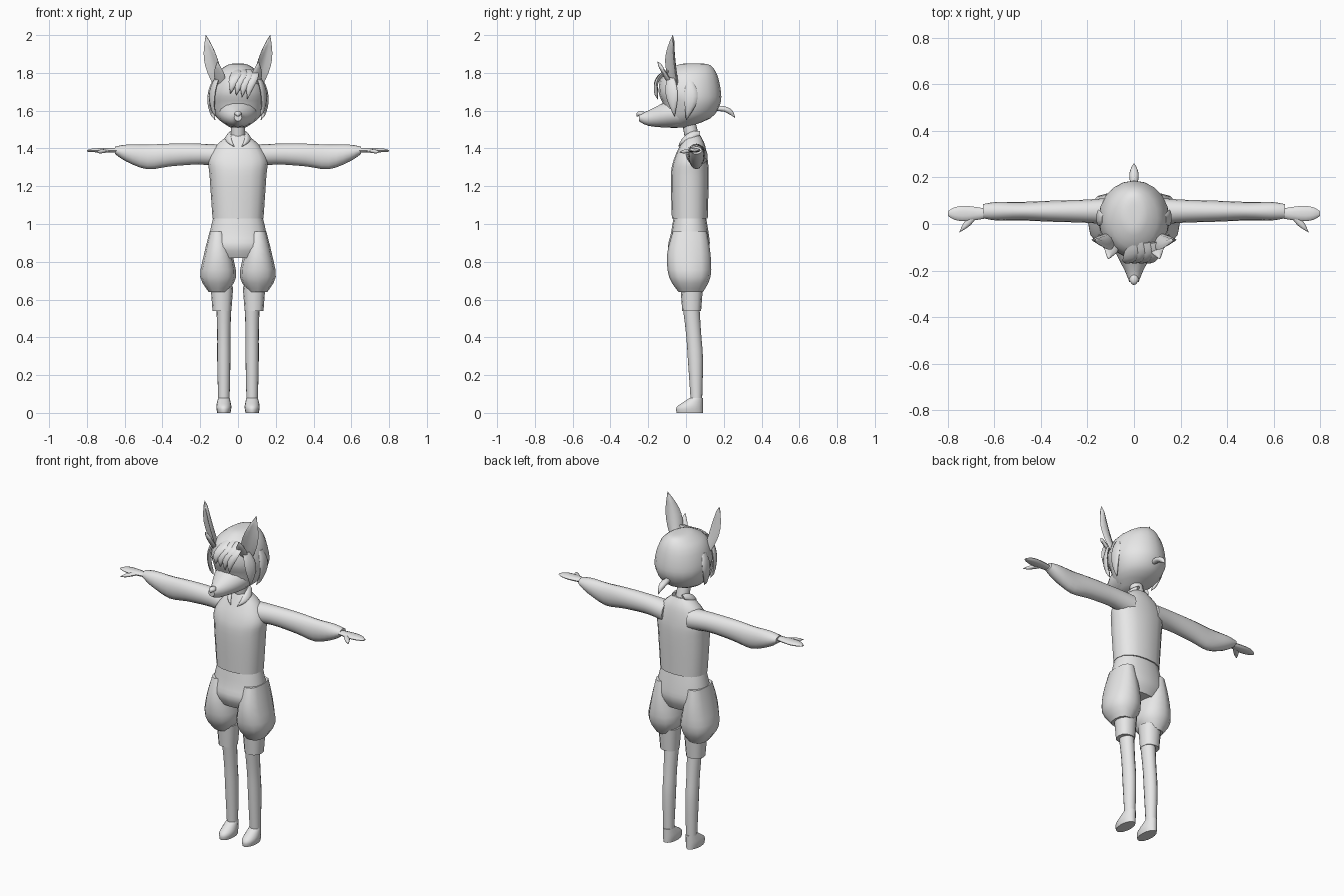
import bpy, bmesh, math
from mathutils import Vector

if "Cube" in bpy.data.objects:
    bpy.data.objects.remove(bpy.data.objects["Cube"], do_unlink=True)

grey = bpy.data.materials.new("Plain grey")
grey.use_nodes = True
tone = (0.8, 0.8, 0.8, 1)
grey.diffuse_color = tone
grey.node_tree.nodes["Principled BSDF"].inputs["Base Color"].default_value = tone


def spline(rows, steps):
    """Catmull-Rom interpolation through rows of numbers."""
    out = []
    last = len(rows) - 1
    for i in range(last):
        span = zip(rows[max(i - 1, 0)], rows[i], rows[i + 1], rows[min(i + 2, last)])
        span = list(span)
        for k in range(steps):
            t = k / steps
            out.append([b + t * ((c - a) + t * (2 * a - 5 * b + 4 * c - d
                        + t * (3 * b - a - 3 * c + d))) / 2 for a, b, c, d in span])
    return out + [rows[-1]]


def unit_circle(sides, power):
    """Points round a circle; a power under one squares it off."""
    for i in range(sides):
        angle = math.tau * i / sides
        yield [math.copysign(abs(q) ** power, q) for q in (math.cos(angle), math.sin(angle))]


def skin(name, rings, mirror):
    """Bridge closed rings of points into a capped, smooth shaded part."""
    bm = bmesh.new()
    loops = [[bm.verts.new(point) for point in ring] for ring in rings]
    for lower, upper in zip(loops, loops[1:]):
        for i in range(len(lower)):
            bm.faces.new((lower[i - 1], lower[i], upper[i], upper[i - 1]))
    bm.faces.new(loops[0])
    bm.faces.new(loops[-1])
    bmesh.ops.recalc_face_normals(bm, faces=bm.faces)
    mesh = bpy.data.meshes.new(name)
    bm.to_mesh(mesh)
    bm.free()
    mesh.materials.append(grey)
    part = bpy.data.objects.new(name, mesh)
    bpy.context.collection.objects.link(part)
    if mirror:
        part.modifiers.new("Mirror", "MIRROR").use_mirror_merge = False
    bpy.ops.object.select_all(action="DESELECT")
    bpy.context.view_layer.objects.active = part
    part.select_set(True)
    bpy.ops.object.shade_smooth_by_angle(angle=math.radians(50))


def loft(name, axis, rows, fixed=0, sides=16, steps=3, power=1, mirror=False):
    """Rows hold the place along the axis, the moving centre and two radii."""
    rings = []
    for along, moving, wide, deep in spline(rows, steps):
        ring = []
        for c, s in unit_circle(sides, power):
            point = [fixed + wide * c, moving + deep * s]
            point.insert("xyz".index(axis), along)
            ring.append(point)
        rings.append(ring)
    skin(name, rings, mirror)


def leaf(name, root, bend, tip, width, side, thick=0.01, cup=0, mirror=False, steps=8):
    """Flat leaf along a curve from root to tip, widest near its middle."""
    root, bend, tip, side = Vector(root), Vector(bend), Vector(tip), Vector(side).normalized()
    rings = []
    for i in range(steps + 1):
        t = i / steps
        lower, upper = root.lerp(bend, t), bend.lerp(tip, t)
        normal = side.cross(upper - lower).normalized()
        half = max(width * math.sin(math.pi * (0.2 + 0.8 * t)), 0.001)
        rings.append([lower.lerp(upper, t) + side * half * c
                      + normal * (min(thick, half) * s + cup * half * c * c)
                      for c, s in unit_circle(sides=10, power=1)])
    skin(name, rings, mirror)


# Head and neck
loft("head", "z", [
    (1.51, -0.05, 0.04, 0.05), (1.56, 0.01, 0.11, 0.12), (1.63, 0.03, 0.145, 0.15),
    (1.7, 0.02, 0.15, 0.165), (1.79, 0.02, 0.12, 0.145), (1.84, 0.04, 0.06, 0.09),
    (1.85, 0.04, 0.02, 0.04)], sides=20)
loft("neck", "z", [(1.42, 0.04, 0.04, 0.04), (1.56, 0.01, 0.035, 0.035)])

# Muzzle and nose
loft("muzzle", "y", [
    (-0.02, 1.59, 0.11, 0.08), (-0.1, 1.58, 0.09, 0.07), (-0.2, 1.56, 0.04, 0.04),
    (-0.25, 1.565, 0.02, 0.02)])
leaf("nose", (0, -0.22, 1.58), (0, -0.25, 1.59), (0, -0.26, 1.57),
     width=0.02, side=(1, 0, 0), thick=0.015)

# Ears, each with a small tuft in front
leaf("ear", (0.1, -0.05, 1.74), (0.13, -0.08, 1.88), (0.17, -0.07, 2),
     width=0.045, side=(0.8, 0.5, 0), cup=0.5, mirror=True)
leaf("ear_tuft", (0.09, -0.08, 1.74), (0.1, -0.11, 1.79), (0.11, -0.15, 1.86),
     width=0.03, side=(0.9, 0.3, 0), mirror=True)

# Fringe swept across the forehead
for i in range(4):
    sweep = 0.08 - 0.03 * i
    leaf(f"fringe_lock_{i + 1}", (sweep, -0.08, 1.81), (sweep, -0.19, 1.78),
         (sweep - 0.03, -0.15, 1.66 + 0.01 * i), width=0.035, side=(1, 0.1, 0.3))

# Side locks and tied tail
leaf("temple_lock", (0.11, -0.08, 1.77), (0.16, -0.08, 1.68), (0.12, -0.06, 1.57),
     width=0.035, side=(0.4, 0.9, 0), mirror=True)
leaf("side_lock", (0.13, 0.02, 1.75), (0.18, 0.04, 1.65), (0.12, 0, 1.55),
     width=0.035, side=(0, 1, 0), mirror=True)
leaf("hair_tail", (0, 0.16, 1.61), (0, 0.23, 1.62), (0, 0.26, 1.56),
     width=0.02, side=(1, 0, 0), thick=0.015)

# Shirt with a short collar and full sleeves
loft("shirt", "z", [
    (1.03, 0.02, 0.135, 0.095), (1.25, 0.02, 0.15, 0.1), (1.34, 0.025, 0.155, 0.09),
    (1.42, 0.035, 0.11, 0.065), (1.47, 0.035, 0.05, 0.04)], steps=4, power=0.85)
leaf("collar_flap", (0.03, 0.07, 1.48), (0.08, 0, 1.47), (0.02, -0.04, 1.41),
     width=0.025, side=(0.6, 0, -0.8), mirror=True)
loft("sleeve", "x", [
    (0.08, 1.36, 0.06, 0.06), (0.2, 1.37, 0.05, 0.055), (0.36, 1.365, 0.045, 0.06),
    (0.48, 1.355, 0.04, 0.065), (0.59, 1.375, 0.04, 0.045), (0.65, 1.39, 0.03, 0.02)],
     fixed=0.055, mirror=True)

# Hands
loft("palm", "x", [
    (0.63, 1.39, 0.02, 0.013), (0.72, 1.39, 0.033, 0.012), (0.77, 1.39, 0.027, 0.01),
    (0.8, 1.387, 0.01, 0.004)], fixed=0.045, sides=10, mirror=True)
leaf("thumb", (0.68, 0.04, 1.39), (0.72, 0, 1.385), (0.75, -0.035, 1.38),
     width=0.015, side=(0.7, 0.7, 0), mirror=True)

# Puffed shorts: hips and two legs with cuffs
loft("shorts_hips", "z", [
    (1.04, 0.02, 0.13, 0.085), (0.95, 0.02, 0.15, 0.1), (0.88, 0.015, 0.155, 0.11),
    (0.82, 0.015, 0.12, 0.085)], power=0.85)
loft("shorts_leg", "z", [
    (0.96, 0.02, 0.045, 0.09), (0.84, 0.015, 0.075, 0.115), (0.72, 0.02, 0.095, 0.11),
    (0.64, 0.025, 0.05, 0.065)], fixed=0.105, sides=12, power=0.85, mirror=True)
loft("shorts_cuff", "z", [(0.67, 0.03, 0.06, 0.06), (0.54, 0.03, 0.05, 0.05)],
     fixed=0.085, sides=12, power=0.85, mirror=True)

# Legs and shoes
loft("leg", "z", [
    (0.58, 0.025, 0.04, 0.045), (0.42, 0.04, 0.035, 0.04), (0.28, 0.05, 0.035, 0.04),
    (0.06, 0.055, 0.03, 0.03)], fixed=0.075, mirror=True)
loft("shoe", "z", [
    (0, 0.02, 0.035, 0.07), (0.03, 0.02, 0.04, 0.07), (0.06, 0.04, 0.035, 0.05),
    (0.08, 0.055, 0.03, 0.035)], fixed=0.075, mirror=True)
